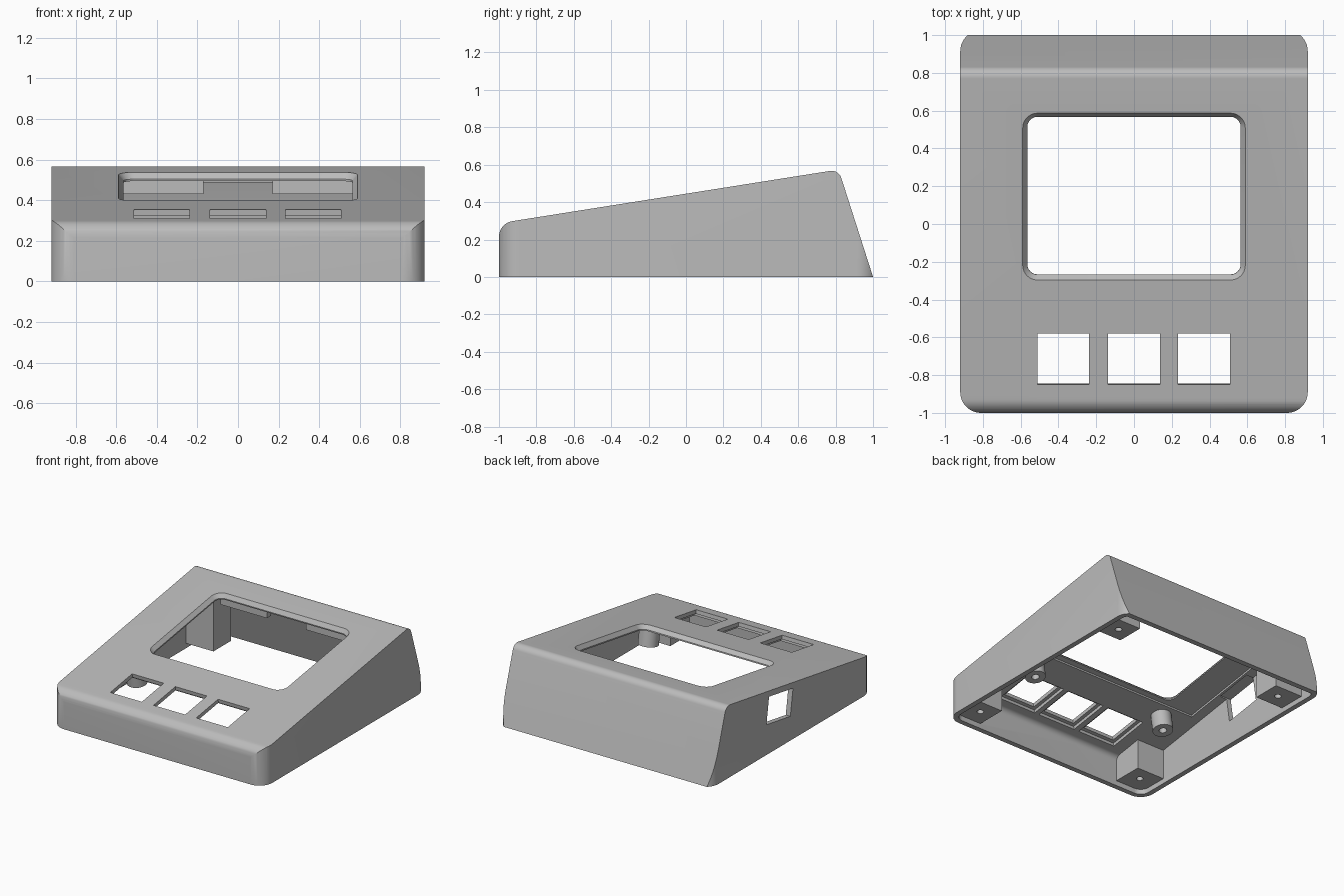
import bpy, bmesh, math
from mathutils import Matrix, Vector

if "Cube" in bpy.data.objects:
    bpy.data.objects.remove(bpy.data.objects["Cube"])

SLOPE = 0.158
SIDEWAYS = Matrix(((0, 0, 1, 0), (1, 0, 0, 0), (0, 1, 0, 0), (0, 0, 0, 1)))

grey = bpy.data.materials.new("light_grey_plastic")
grey.use_nodes = True
colour = (0.5, 0.5, 0.5, 1)
grey.diffuse_color = colour
grey.node_tree.nodes["Principled BSDF"].inputs["Base Color"].default_value = colour


def top_z(y):
    return 0.445 + SLOPE * y


def on_panel(x, y):
    """Frame lying on the sloping top, z pointing out of it."""
    return Matrix.Translation((x, y, top_z(y))) @ Matrix.Rotation(math.atan(SLOPE), 4, 'X')


def fillet(corners, steps=10):
    """Round each (x, y, radius) corner of a counter-clockwise outline."""
    out = []
    for i, (x, y, r) in enumerate(corners):
        p = Vector((x, y))
        if r == 0:
            out.append(p)
            continue
        a = (Vector(corners[i - 1][:2]) - p).normalized()
        b = (Vector(corners[(i + 1) % len(corners)][:2]) - p).normalized()
        half = a.angle(b) / 2
        centre = p + (a + b).normalized() * (r / math.sin(half))
        start = p + a * (r / math.tan(half)) - centre
        sweep = math.pi - 2 * half
        for k in range(steps + 1):
            t = sweep * k / steps
            c, s = math.cos(t), math.sin(t)
            out.append(centre + Vector((start.x * c - start.y * s, start.x * s + start.y * c)))
    return out


def rect(x0, x1, y0, y1, r=0):
    return fillet([(x0, y0, r), (x1, y0, r), (x1, y1, r), (x0, y1, r)])


def circle(r, n=32):
    return [Vector((r * math.cos(2 * math.pi * k / n), r * math.sin(2 * math.pi * k / n)))
            for k in range(n)]


def prism(name, lower, z0, z1, frame=Matrix(), upper=None):
    """Solid between two matching outlines."""
    bm = bmesh.new()
    rings = [[bm.verts.new((p.x, p.y, z)) for p in pts]
             for pts, z in ((lower, z0), (upper or lower, z1))]
    n = len(lower)
    bm.faces.new(rings[0][::-1])
    bm.faces.new(rings[1])
    for i in range(n):
        j = (i + 1) % n
        bm.faces.new((rings[0][i], rings[0][j], rings[1][j], rings[1][i]))
    bm.transform(frame)
    bmesh.ops.recalc_face_normals(bm, faces=bm.faces)
    mesh = bpy.data.meshes.new(name)
    bm.to_mesh(mesh)
    bm.free()
    mesh.materials.append(grey)
    obj = bpy.data.objects.new(name, mesh)
    bpy.context.collection.objects.link(obj)
    return obj


def combine(target, tool, operation):
    """Apply one boolean and discard the tool."""
    tool.hide_render = True
    mod = target.modifiers.new("cut", 'BOOLEAN')
    mod.operation, mod.solver, mod.object = operation, 'EXACT', tool
    bpy.context.view_layer.objects.active = target
    bpy.ops.object.modifier_apply(modifier=mod.name)
    bpy.data.objects.remove(tool)


# Outer wedge with rounded vertical corners
shell = prism("sloped_case", fillet([(-1, 0, 0), (1, 0, 0), (0.816, 0.574, 0.055),
                                     (-1, 0.287, 0.085)]), -1, 1, SIDEWAYS)
combine(shell, prism("plan", rect(-0.92, 0.92, -1, 1.025, 0.11), -0.2, 1), 'INTERSECT')

# Hollow interior
cavity = prism("cavity", fillet([(-0.96, -0.05, 0), (0.974, -0.05, 0), (0.793, 0.514, 0.02),
                                 (-0.96, 0.237, 0.045)]), -1, 1, SIDEWAYS)
combine(cavity, prism("inner_plan", rect(-0.88, 0.88, -0.96, 0.985, 0.07), -0.2, 1), 'INTERSECT')

# Recesses under the panel for the screen board and the three switches
combine(cavity, prism("screen_pocket", rect(-0.8, 0.8, -0.47, 0.47), -0.1, -0.04,
                      on_panel(0, 0.15)), 'UNION')
KEYS = [(x, -0.715) for x in (-0.375, 0, 0.37)]
for x, y in KEYS:
    combine(cavity, prism("key_pocket", rect(-0.165, 0.165, -0.165, 0.165), -0.1, -0.03,
                          on_panel(x, y)), 'UNION')

# Corner posts, standoffs and screen ribs stay solid inside the hollow
for side in (-1, 1):
    for y0, y1 in ((-1.1, -0.72), (0.61, 0.83)):
        x0, x1 = sorted((side * 0.64, side * 1.1))
        combine(cavity, prism("post", rect(x0, x1, y0, y1), 0.04, 1), 'DIFFERENCE')
    combine(cavity, prism("standoff", circle(0.075), -0.19, 0.1,
                          on_panel(side * 0.6, -0.42)), 'DIFFERENCE')
    x0, x1 = sorted((side * 0.17, side * 0.57))
    combine(cavity, prism("rib", rect(x0, x1, 0.6, 0.65), 0.43, 0.7), 'DIFFERENCE')
combine(shell, cavity, 'DIFFERENCE')

# Screw holes
for side in (-1, 1):
    for y in (-0.83, 0.72):
        combine(shell, prism("screw_hole", circle(0.025, 20), -0.1, 0.16,
                             Matrix.Translation((side * 0.75, y, 0))), 'DIFFERENCE')
    combine(shell, prism("standoff_hole", circle(0.028, 20), -0.3, -0.07,
                         on_panel(side * 0.6, -0.42)), 'DIFFERENCE')

# Screen window with a bevelled rim
view = on_panel(0, 0.145)
combine(shell, prism("window", rect(-0.565, 0.565, -0.423, 0.423, 0.055), -0.1, 0.1, view),
        'DIFFERENCE')
combine(shell, prism("window_bevel", rect(-0.565, 0.565, -0.423, 0.423, 0.055), -0.03, 0.001,
                     view, rect(-0.59, 0.59, -0.448, 0.448, 0.08)), 'DIFFERENCE')

# Switch openings
for x, y in KEYS:
    combine(shell, prism("key_hole", rect(-0.137, 0.137, -0.137, 0.137), -0.12, 0.1,
                         on_panel(x, y)), 'DIFFERENCE')

# Cable opening in the side wall
combine(shell, prism("cable_hole", rect(-0.15, 0.15, -0.255, -0.045), -1, -0.82,
                     on_panel(0, 0.13) @ SIDEWAYS), 'DIFFERENCE')

# Shading
bpy.ops.object.select_all(action='DESELECT')
shell.select_set(True)
bpy.context.view_layer.objects.active = shell
bpy.ops.object.shade_smooth_by_angle(angle=math.radians(30))
